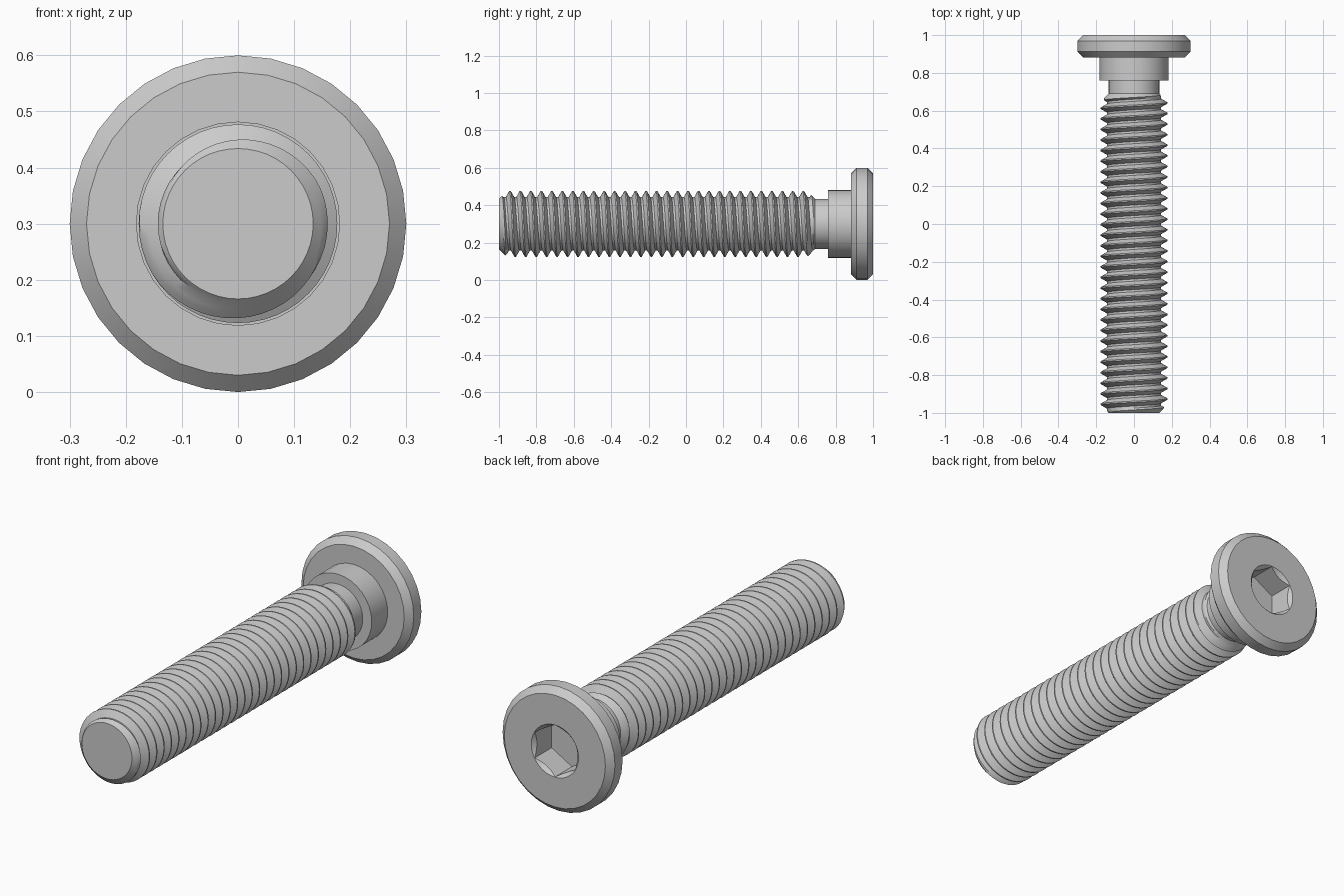
import bpy, bmesh, math
from mathutils import Matrix

if "Cube" in bpy.data.objects:
    bpy.data.objects.remove(bpy.data.objects["Cube"], do_unlink=True)

AXIS_Z = 0.3          # height of the screw axis
PITCH = 0.056
CREST, ROOT, NECK = 0.177, 0.143, 0.134
TIP, THREAD_END = -1.0, 0.69

steel = bpy.data.materials.new("plain steel grey")
steel.use_nodes = True
grey = (0.6, 0.6, 0.6, 1)
steel.diffuse_color = grey
steel.node_tree.nodes["Principled BSDF"].inputs["Base Color"].default_value = grey


def finish(name, bm):
    """Turn a bmesh into a named, coloured object."""
    bmesh.ops.recalc_face_normals(bm, faces=bm.faces)
    mesh = bpy.data.meshes.new(name)
    bm.to_mesh(mesh)
    bm.free()
    mesh.materials.append(steel)
    obj = bpy.data.objects.new(name, mesh)
    bpy.context.collection.objects.link(obj)
    return obj


def ring(bm, radius, y, sides, turn=0.0):
    return [bm.verts.new((radius * math.sin(a), y, AXIS_Z + radius * math.cos(a)))
            for a in (turn + math.tau * i / sides for i in range(sides))]


def turned(name, profile, sides):
    """Closed solid of rings (radius, y) around the screw axis."""
    bm = bmesh.new()
    rings = [ring(bm, r, y, sides) for r, y in profile]
    for a, b in zip(rings, rings[1:]):
        for i in range(sides):
            j = (i + 1) % sides
            bm.faces.new((a[i], a[j], b[j], b[i]))
    bm.faces.new(rings[0])
    bm.faces.new(rings[-1])
    return finish(name, bm)


def cut(target, cutter):
    mod = target.modifiers.new("cut", 'BOOLEAN')
    mod.operation = 'DIFFERENCE'
    mod.solver = 'EXACT'
    mod.object = cutter
    bpy.context.view_layer.objects.active = target
    bpy.ops.object.modifier_apply(modifier=mod.name)
    bpy.data.objects.remove(cutter, do_unlink=True)


def smooth(obj, degrees):
    bpy.ops.object.select_all(action='DESELECT')
    obj.select_set(True)
    bpy.context.view_layer.objects.active = obj
    bpy.ops.object.shade_smooth_by_angle(angle=math.radians(degrees))


# Chamfered head with its shoulder collar
head = turned("head_and_collar", [(0.182, 0.76), (0.182, 0.882), (0.27, 0.882),
                                  (0.3, 0.912), (0.3, 0.97), (0.27, 1.0)], 32)
# Hexagonal drive socket with a round countersink
cut(head, turned("hex_cutter", [(0.125, 0.87), (0.125, 1.1)], 6))
cut(head, turned("countersink_cutter", [(0.096, 0.97), (0.146, 1.02)], 48))
smooth(head, 25)

# Plain neck between thread and collar
neck = turned("neck", [(NECK, THREAD_END - 0.02), (NECK, 0.77)], 64)
smooth(neck, 30)


# Helical thread, tapering to the neck radius at both ends
def thread():
    sides = 48
    # (fraction of pitch, radius) across one tooth
    tooth = [(-0.06, CREST), (0.06, CREST), (0.23, (CREST + ROOT) / 2), (0.4, ROOT),
             (0.6, ROOT), (0.77, (CREST + ROOT) / 2), (0.94, CREST)]
    start = -0.941 - 2 * PITCH
    turns = math.ceil((THREAD_END - start) / PITCH) + 1
    bm = bmesh.new()
    previous = None
    for k in range(turns * sides + 1):
        angle = math.tau * k / sides
        column = []
        for part, radius in tooth:
            y = start + PITCH * (k / sides + part)
            y = min(max(y, TIP), THREAD_END)
            r = min(radius, NECK + (y - TIP), NECK + (THREAD_END - y))
            column.append(bm.verts.new((r * math.sin(angle), y,
                                        AXIS_Z + r * math.cos(angle))))
        if previous:
            for i in range(len(tooth) - 1):
                bm.faces.new((previous[i], column[i], column[i + 1], previous[i + 1]))
        previous = column
    bmesh.ops.remove_doubles(bm, verts=bm.verts, dist=0.0002)
    bmesh.ops.dissolve_degenerate(bm, edges=bm.edges, dist=0.0001)
    # Flat tip and hidden inner end
    for y in (TIP, THREAD_END):
        bm.faces.new(ring(bm, NECK, y, sides))
    bmesh.ops.remove_doubles(bm, verts=bm.verts, dist=0.0002)
    return finish("threaded_shank", bm)


smooth(thread(), 32)
